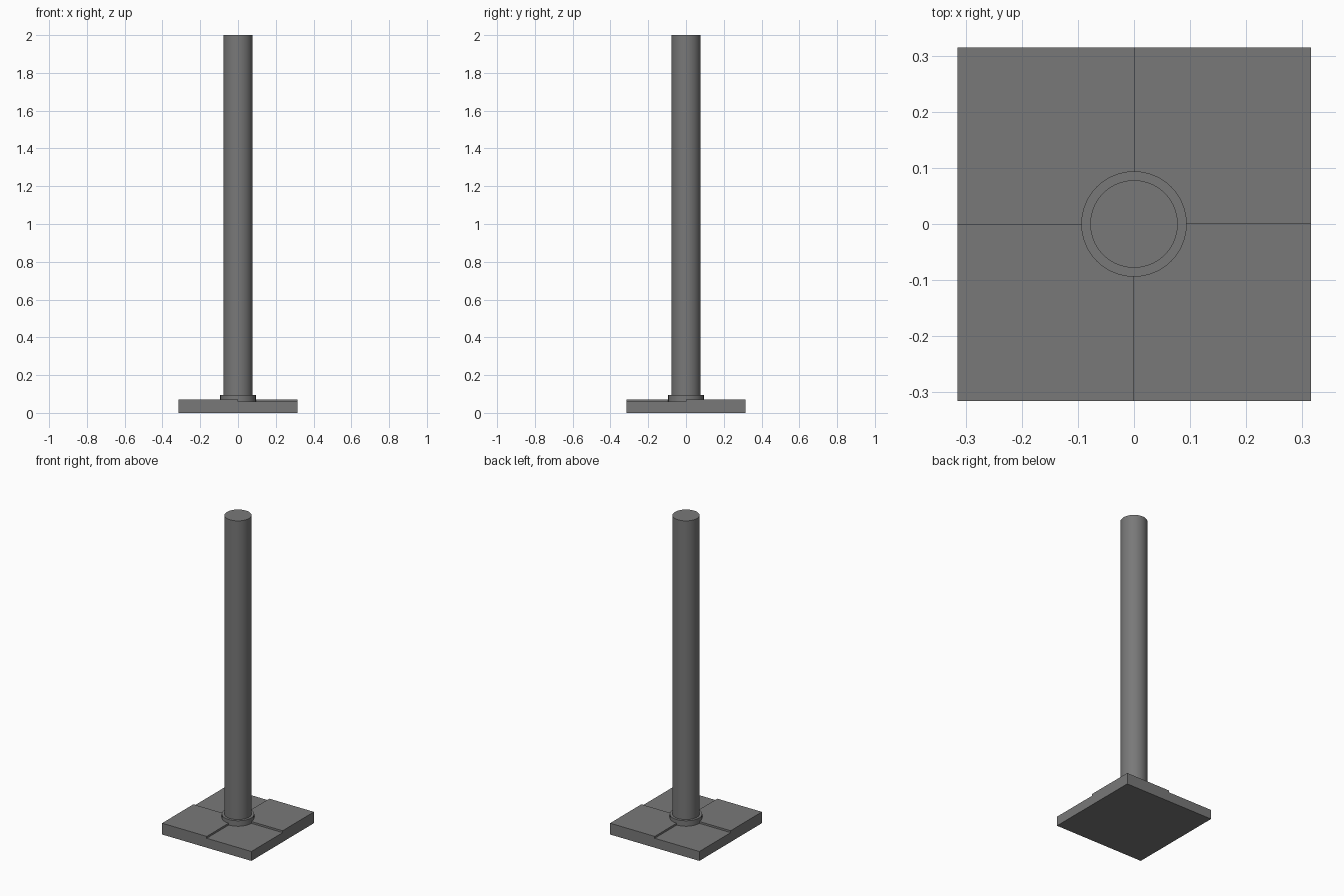
import bpy, bmesh
from mathutils import Matrix, Vector

cube = bpy.data.objects.get("Cube")
if cube:
    bpy.data.objects.remove(cube, do_unlink=True)

HALF = 0.315         # half width of the square base
LOW, HIGH = 0.06, 0.072  # heights of the two kinds of quarter

grey = bpy.data.materials.new("dark_grey")
grey.use_nodes = True
colour = (0.19, 0.19, 0.19, 1)
grey.diffuse_color = colour
grey.node_tree.nodes["Principled BSDF"].inputs["Base Color"].default_value = colour


def add_object(name, bm):
    mesh = bpy.data.meshes.new(name)
    bm.normal_update()
    bm.to_mesh(mesh)
    bm.free()
    mesh.materials.append(grey)
    obj = bpy.data.objects.new(name, mesh)
    bpy.context.collection.objects.link(obj)
    return obj


def cylinder(name, radius, bottom, top):
    bm = bmesh.new()
    bmesh.ops.create_cone(bm, cap_ends=True, segments=64, radius1=radius,
                          radius2=radius, depth=top - bottom,
                          matrix=Matrix.Translation((0, 0, (bottom + top) / 2)))
    obj = add_object(name, bm)
    bpy.ops.object.select_all(action="DESELECT")
    obj.select_set(True)
    bpy.context.view_layer.objects.active = obj
    bpy.ops.object.shade_smooth_by_angle()
    return obj


# Square base, split in quarters, with two opposite quarters raised
bm = bmesh.new()
bmesh.ops.create_cube(bm, size=1, matrix=Matrix.Translation((0, 0, LOW / 2))
                      @ Matrix.Diagonal((2 * HALF, 2 * HALF, LOW, 1)))
for axis in ((1, 0, 0), (0, 1, 0)):
    bmesh.ops.bisect_plane(bm, geom=bm.verts[:] + bm.edges[:] + bm.faces[:],
                           plane_co=(0, 0, 0), plane_no=axis)
bm.normal_update()
raised = [f for f in bm.faces if f.normal.z > 0.9
          and f.calc_center_median().x * f.calc_center_median().y > 0]
tops = bmesh.ops.extrude_discrete_faces(bm, faces=raised)["faces"]
for face in tops:
    bmesh.ops.translate(bm, verts=face.verts[:], vec=Vector((0, 0, HIGH - LOW)))
add_object("base_plate", bm)

# Collar and pole
cylinder("collar", 0.094, 0.05, 0.095)
cylinder("pole", 0.078, 0.05, 2.0)
